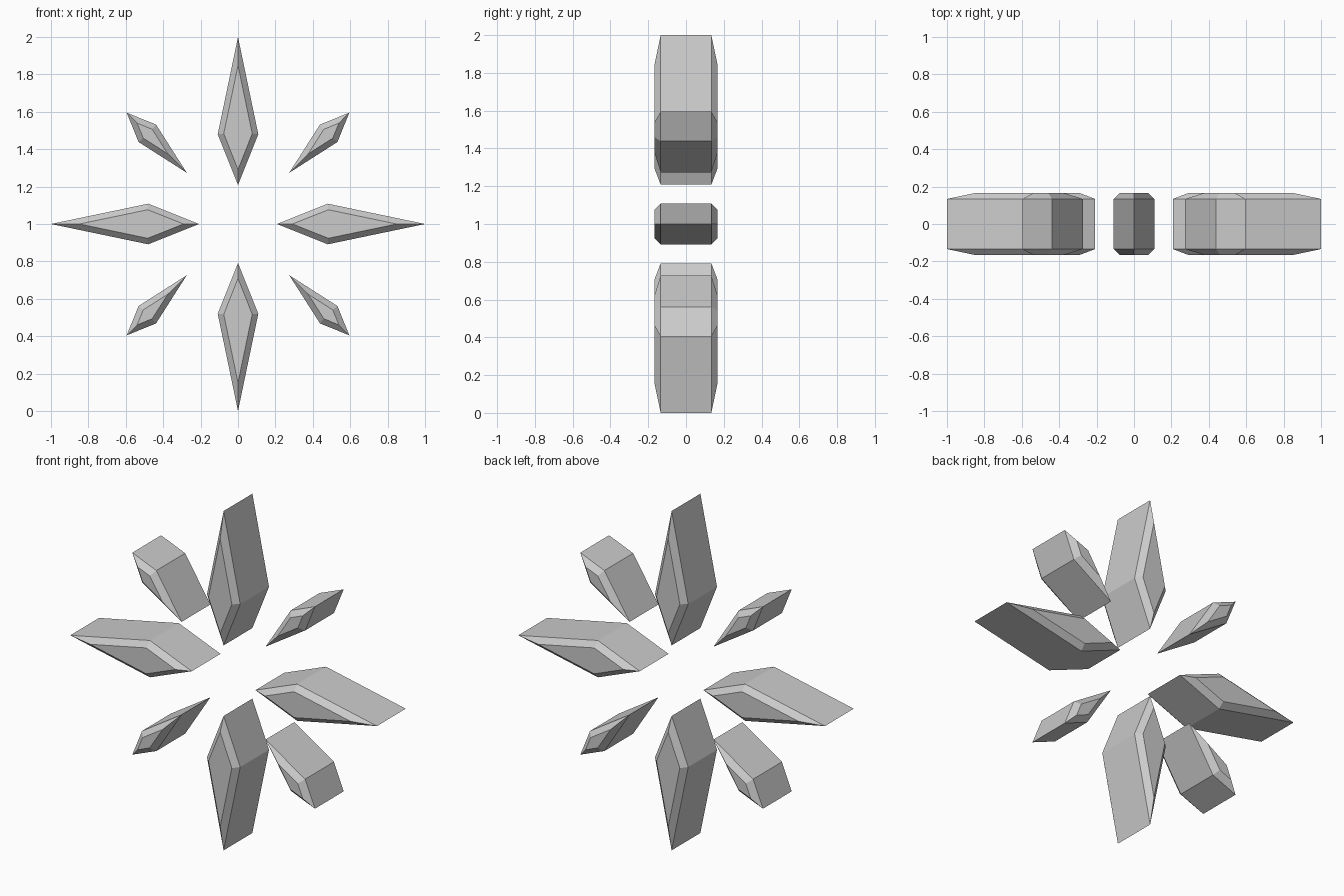
import bpy, bmesh
from math import sin, cos, pi, hypot

if "Cube" in bpy.data.objects:
    bpy.data.objects.remove(bpy.data.objects["Cube"])

CENTRE_Z = 1.0
RIM_Y, FACE_Y, BEVEL = 0.134, 0.166, 0.031


def kite_crystal(name, angle, inner, mid, outer, half_width):
    """Kite-shaped prism pointing away from the centre, chamfered front and back."""
    kite = [(inner, 0), (mid, half_width), (outer, 0), (mid, -half_width)]
    # Incentre and inradius of the kite give an even inset for the chamfer
    sa = half_width / hypot(outer - mid, half_width)
    sb = half_width / hypot(mid - inner, half_width)
    c = (outer * sa + inner * sb) / (sa + sb)
    k = 1 - BEVEL / ((outer - c) * sa)
    inset = [(c + (r - c) * k, w * k) for r, w in kite]

    bm = bmesh.new()
    rings = []
    for y, shape in ((-FACE_Y, inset), (-RIM_Y, kite), (RIM_Y, kite), (FACE_Y, inset)):
        rings.append([bm.verts.new((r * cos(angle) - w * sin(angle), y,
                                    CENTRE_Z + r * sin(angle) + w * cos(angle)))
                      for r, w in shape])
    for a, b in zip(rings, rings[1:]):
        for i in range(4):
            j = (i + 1) % 4
            bm.faces.new((a[i], a[j], b[j], b[i]))
    bm.faces.new(rings[0])
    bm.faces.new(rings[-1])
    bmesh.ops.recalc_face_normals(bm, faces=bm.faces)
    mesh = bpy.data.meshes.new(name)
    bm.to_mesh(mesh)
    bm.free()
    bpy.context.collection.objects.link(bpy.data.objects.new(name, mesh))


# Four long points on the axes, four short ones on the diagonals
for i, side in enumerate(("right", "top", "left", "bottom")):
    kite_crystal(f"long_point_{side}", i * pi / 2, 0.208, 0.48, 1.0, 0.1085)
for i, side in enumerate(("top_right", "top_left", "bottom_left", "bottom_right")):
    kite_crystal(f"short_point_{side}", pi / 4 + i * pi / 2, 0.387, 0.686, 0.842, 0.066)
